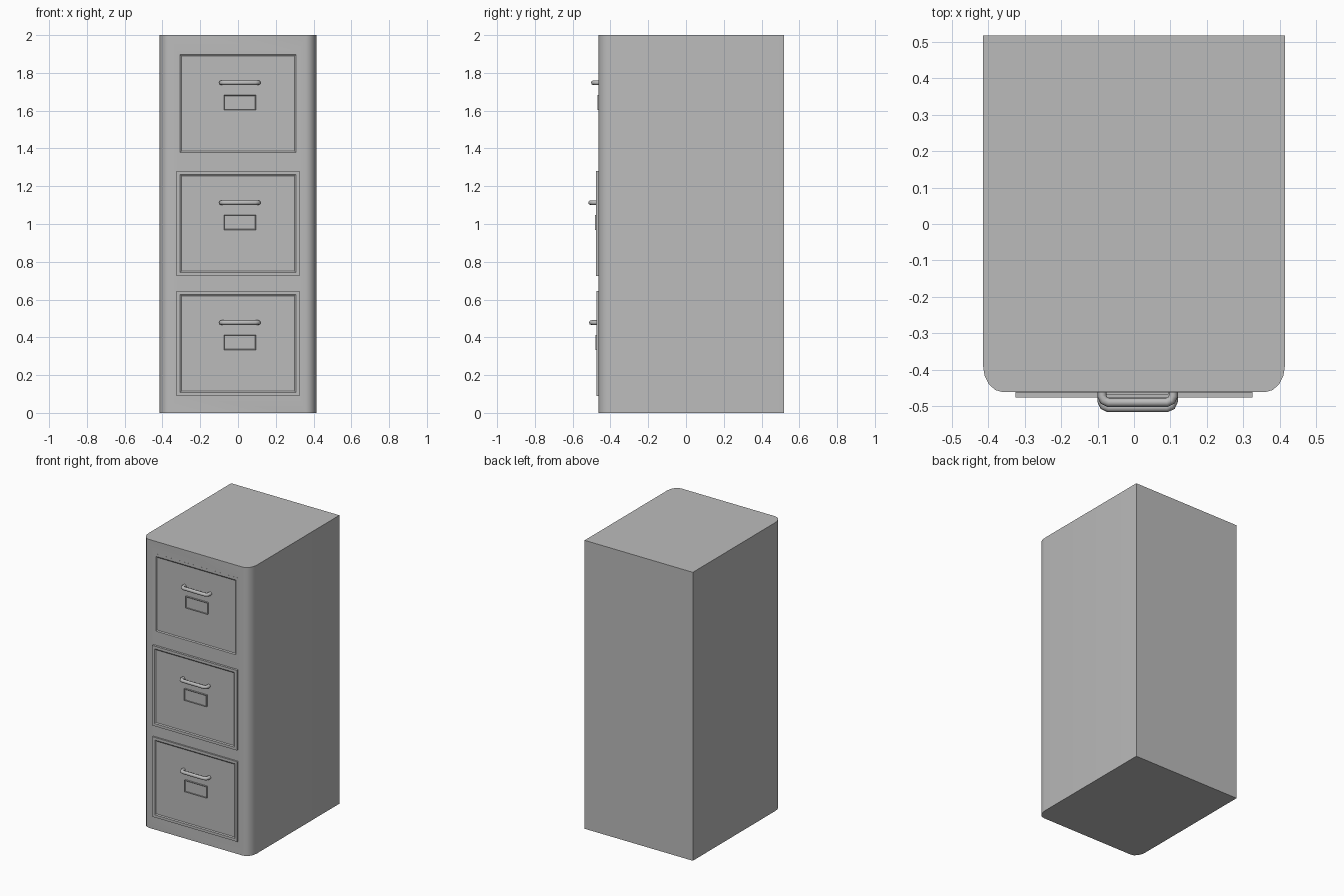
import bpy, bmesh, math
from mathutils import Vector

cube = bpy.data.objects.get("Cube")
if cube:
    bpy.data.objects.remove(cube, do_unlink=True)

grey = bpy.data.materials.new("grey_steel")
grey.use_nodes = True
grey.diffuse_color = (0.5, 0.5, 0.5, 1)
grey.node_tree.nodes["Principled BSDF"].inputs["Base Color"].default_value = (0.5, 0.5, 0.5, 1)


def make_object(name, bm):
    bmesh.ops.recalc_face_normals(bm, faces=bm.faces)
    mesh = bpy.data.meshes.new(name)
    bm.to_mesh(mesh)
    bm.free()
    mesh.materials.append(grey)
    obj = bpy.data.objects.new(name, mesh)
    bpy.context.collection.objects.link(obj)
    return obj


def box_mesh(lo, hi):
    bm = bmesh.new()
    bmesh.ops.create_cube(bm, size=1)
    lo, hi = Vector(lo), Vector(hi)
    for v in bm.verts:
        v.co = (lo + hi) / 2 + v.co * (hi - lo)
    return bm


def smooth(obj, degrees):
    bpy.ops.object.select_all(action='DESELECT')
    obj.select_set(True)
    bpy.context.view_layer.objects.active = obj
    bpy.ops.object.shade_smooth_by_angle(angle=math.radians(degrees))


HALF, FRONT, BACK = 0.415, -0.462, 0.518
RX, RY = 0.055, 0.075

# Cabinet body: extruded outline with rounded front corners
arc = [(HALF - RX + RX * math.cos(a), FRONT + RY - RY * math.sin(a))
       for a in (math.pi / 2 * i / 4 for i in range(5))]
outline = [(HALF, BACK)] + arc + [(-x, y) for x, y in reversed(arc)] + [(-HALF, BACK)]
bm = bmesh.new()
base = bm.faces.new([bm.verts.new((x, y, 0)) for x, y in outline])
top = bmesh.ops.extrude_face_region(bm, geom=[base])["geom"]
bmesh.ops.translate(bm, verts=[g for g in top if isinstance(g, bmesh.types.BMVert)], vec=(0, 0, 2))
body = make_object("cabinet_body", bm)

# Drawer name, bottom height, front plane
drawers = [("bottom", 0.09, -0.473), ("middle", 0.725, -0.477), ("top", 1.36, -0.4625)]
WIDE, TALL, DEEP = 0.325, 0.555, -0.40

# Openings behind the drawer fronts
for name, z, y in drawers:
    gap = 0.002
    cutter = make_object(name + "_opening_cutter", box_mesh(
        (-WIDE + gap, -0.6, z + gap), (WIDE - gap, DEEP - gap, z + TALL - gap)))
    cutter.hide_render = True
    cutter.hide_set(True)
    mod = body.modifiers.new(name + "_opening", 'BOOLEAN')
    mod.operation = 'DIFFERENCE'
    mod.solver = 'EXACT'
    mod.object = cutter
bpy.context.view_layer.objects.active = body
body.select_set(True)
for mod in list(body.modifiers):
    bpy.ops.object.modifier_apply(modifier=mod.name)
for obj in [o for o in bpy.data.objects if o.name.endswith("_cutter")]:
    bpy.data.objects.remove(obj, do_unlink=True)
smooth(body, 40)


def drawer_front(name, z, y):
    # Slab with a shallow sloped recess
    bm = box_mesh((-WIDE, y, z), (WIDE, DEEP, z + TALL))
    bm.normal_update()
    face = min(bm.faces, key=lambda f: f.calc_center_median().y)
    bmesh.ops.inset_region(bm, faces=[face], thickness=0.026)
    bmesh.ops.inset_region(bm, faces=[face], thickness=0.01)
    for v in face.verts:
        v.co.y += 0.005
    make_object(name + "_drawer_front", bm)


def label_plate(name, z, y):
    # Raised card holder with a slight inset
    bm = box_mesh((-0.075, y - 0.006, z + 0.243), (0.095, y + 0.01, z + 0.323))
    bm.normal_update()
    face = min(bm.faces, key=lambda f: f.calc_center_median().y)
    bmesh.ops.inset_region(bm, faces=[face], thickness=0.006)
    for v in face.verts:
        v.co.y += 0.003
    make_object(name + "_label_plate", bm)


def pull_handle(name, z, y):
    # Bent round bar
    half, reach, r, bend = 0.098, 0.028, 0.0125, 0.018
    side = [(half, 0.012), (half, -reach + bend), (half - 0.005, -reach + 0.006), (half - bend, -reach)]
    path = side + [(-a, b) for a, b in reversed(side)]
    curve = bpy.data.curves.new(name + "_handle_path", 'CURVE')
    curve.dimensions = '3D'
    curve.bevel_depth = r
    curve.bevel_resolution = 2
    curve.use_fill_caps = True
    spline = curve.splines.new('POLY')
    spline.points.add(len(path) - 1)
    for p, (a, b) in zip(spline.points, path):
        p.co = (a + 0.01, y + b, z + 0.388, 1)
    temp = bpy.data.objects.new(name + "_handle_path", curve)
    bpy.context.collection.objects.link(temp)
    bpy.context.view_layer.update()
    mesh = bpy.data.meshes.new_from_object(temp.evaluated_get(bpy.context.evaluated_depsgraph_get()))
    bpy.data.objects.remove(temp, do_unlink=True)
    mesh.materials.clear()
    mesh.materials.append(grey)
    obj = bpy.data.objects.new(name + "_handle", mesh)
    bpy.context.collection.objects.link(obj)
    smooth(obj, 60)


for drawer in drawers:
    drawer_front(*drawer)
    label_plate(*drawer)
    pull_handle(*drawer)
